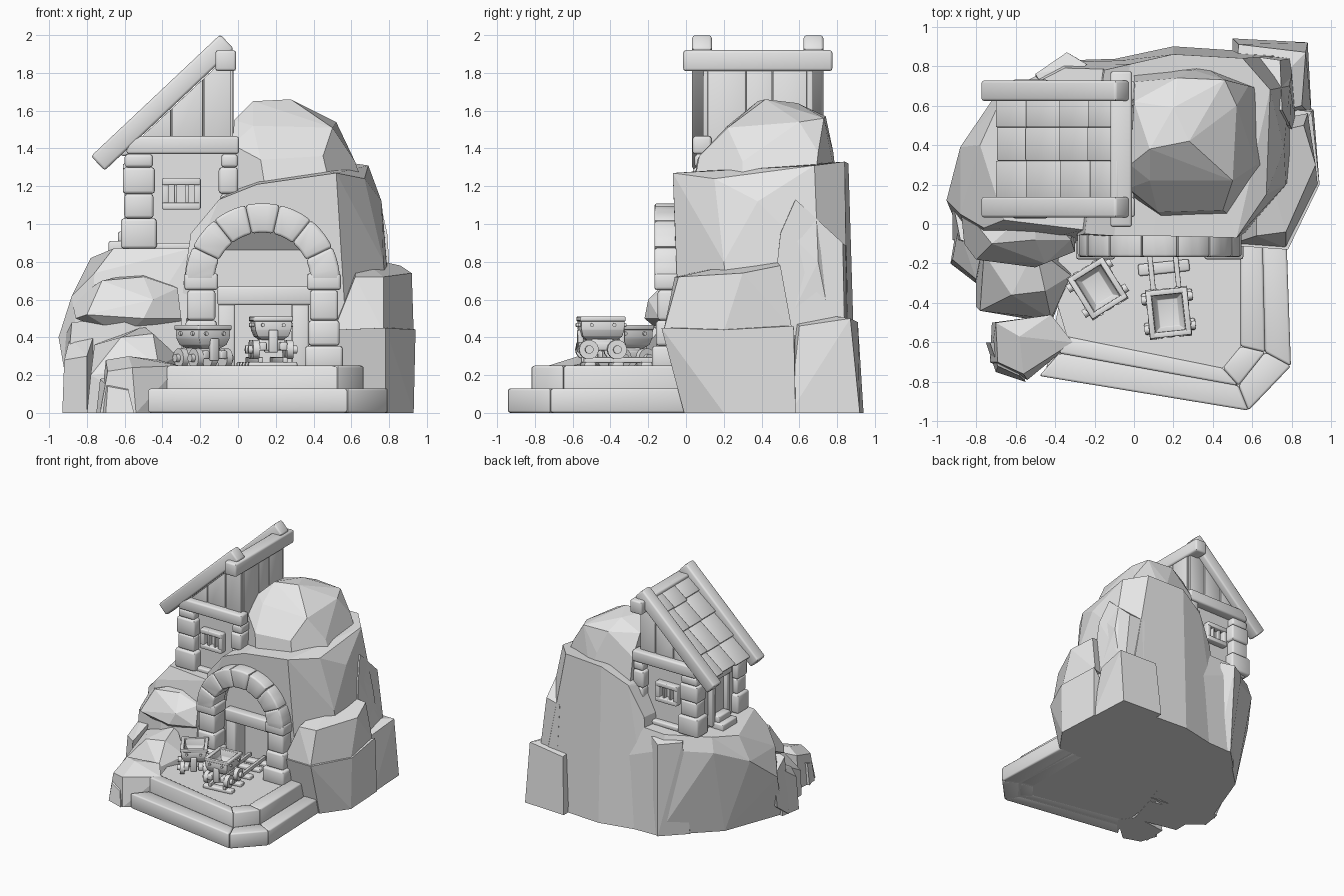
import bpy, bmesh, math, random
from mathutils import Matrix

if "Cube" in bpy.data.objects:
    bpy.data.objects.remove(bpy.data.objects["Cube"])

random.seed(4)
grey = bpy.data.materials.new("stone_grey")
grey.diffuse_color = (0.8, 0.8, 0.8, 1)
grey.use_nodes = True
grey.node_tree.nodes["Principled BSDF"].inputs["Base Color"].default_value = grey.diffuse_color


def finish(name, bm, mat=None, bevel=0.0, smooth=True):
    """Bevel, place and link a bmesh as a named object."""
    bmesh.ops.recalc_face_normals(bm, faces=bm.faces)
    if bevel:
        bmesh.ops.bevel(bm, geom=bm.edges[:], offset=bevel, segments=2,
                        profile=0.5, affect='EDGES', clamp_overlap=True)
    if mat:
        bm.transform(mat)
    for f in bm.faces:
        f.smooth = smooth
    me = bpy.data.meshes.new(name)
    bm.to_mesh(me)
    bm.free()
    me.materials.append(grey)
    if smooth:
        me.set_sharp_from_angle(angle=math.radians(46))
    ob = bpy.data.objects.new(name, me)
    bpy.context.collection.objects.link(ob)
    return ob


def box(name, size, loc, ry=0.0, bevel=0.012, mat=Matrix()):
    bm = bmesh.new()
    bmesh.ops.create_cube(bm, size=1)
    bm.transform(Matrix.Diagonal((*size, 1)))
    return finish(name, bm, mat @ Matrix.Translation(loc) @ Matrix.Rotation(ry, 4, 'Y'), bevel)


def span(name, x, y, z, bevel=0.012, mat=Matrix()):
    """Box given by its ranges on each axis."""
    r = (x, y, z)
    return box(name, [b - a for a, b in r], [(a + b) / 2 for a, b in r], bevel=bevel, mat=mat)


def prism(name, pts, a, b, axis='Y', bevel=0.0, smooth=True):
    """Outline in xz pushed along y, or in xy pushed along z."""
    bm = bmesh.new()
    put = (lambda p, h: (p[0], h, p[1])) if axis == 'Y' else (lambda p, h: (p[0], p[1], h))
    lo = [bm.verts.new(put(p, a)) for p in pts]
    hi = [bm.verts.new(put(p, b)) for p in pts]
    bm.faces.new(lo)
    bm.faces.new(hi[::-1])
    for i in range(len(pts)):
        j = (i + 1) % len(pts)
        bm.faces.new((lo[i], lo[j], hi[j], hi[i]))
    return finish(name, bm, None, bevel, smooth)


def rock(name, pts):
    """Faceted boulder: convex hull of a few corner points."""
    bm = bmesh.new()
    for p in pts:
        bm.verts.new(p)
    res = bmesh.ops.convex_hull(bm, input=bm.verts[:])
    dead = {v for v in res['geom_interior'] + res['geom_unused'] if isinstance(v, bmesh.types.BMVert)}
    bmesh.ops.delete(bm, geom=list(dead), context='VERTS')
    bmesh.ops.dissolve_limit(bm, angle_limit=math.radians(6), verts=bm.verts[:], edges=bm.edges[:])
    return finish(name, bm, smooth=False)


def cylinder(name, r, depth, loc, axis, mat=Matrix()):
    bm = bmesh.new()
    bmesh.ops.create_cone(bm, cap_ends=True, segments=14, radius1=r, radius2=r, depth=depth)
    return finish(name, bm, mat @ Matrix.Translation(loc) @ Matrix.Rotation(math.pi / 2, 4, axis))


# --- hill rocks ---
hill = rock("hill_body", [
    (-.33, 0, 0), (.6, -.02, 0), (.85, .3, 0), (.8, .86, 0), (.2, .9, 0), (-.22, .81, 0),
    (-.29, -.06, .68), (.5, -.08, .72), (.77, .2, .8), (.79, .7, .8),
    (-.25, -.05, .95), (-.1, -.06, 1.13), (.1, -.06, 1.21), (.52, -.07, 1.27), (.67, .15, 1.24),
    (.76, .38, 1.12), (.69, .68, 1.31), (.55, .84, 1.33), (.2, .86, 1.32), (-.02, .81, 1.2), (-.15, .78, .95)])
rock("hill_dome", [
    (-.03, .15, 1.1), (.15, .03, 1.15), (.5, .03, 1.15), (.7, .3, 1.1), (.66, .68, 1.2), (.35, .8, 1.2), (0, .77, 1.1),
    (-.03, .18, 1.42), (.12, .06, 1.34), (.45, .07, 1.36), (.62, .3, 1.33), (.58, .7, 1.38), (.3, .78, 1.38), (0, .72, 1.4),
    (-.02, .3, 1.55), (.08, .22, 1.52), (.5, .22, 1.51), (.52, .6, 1.54), (.46, .73, 1.56), (.22, .74, 1.57), (0, .62, 1.57),
    (.08, .38, 1.65), (.28, .42, 1.66), (.2, .59, 1.64)])
rock("house_plateau", [
    (-.88, -.05, 0), (-.82, .1, 0), (-.69, .46, 0), (-.31, .83, 0), (0, .84, 0), (-.3, -.12, 0), (-.8, -.15, 0),
    (-.95, .12, .4), (-.88, .39, .62), (-.88, .05, .62), (-.71, .64, .74), (-.36, .82, .74), (0, .83, .6),
    (-.66, .02, .87), (-.78, .4, .82), (-.68, .62, .86), (-.35, .79, .86), (0, .78, .87), (-.25, -.03, .87), (-.76, -.02, .74)])
rock("plateau_ledge", [
    (-.88, .1, .6), (-.86, -.1, .5), (-.8, -.18, .52), (-.5, -.22, .5), (-.3, -.14, .5), (-.45, -.2, .6),
    (-.72, -.1, .7), (-.5, -.08, .72), (-.32, -.08, .66), (-.5, .1, .75), (-.6, -.1, .4), (-.3, 0, .4)])
rock("ledge_foot", [
    (-.92, -.08, 0), (-.3, -.15, 0), (-.88, -.08, .48), (-.6, -.18, .5), (-.3, -.12, .5), (-.92, .12, .4), (-.3, .2, .4),
    (-.6, -.2, 0), (-.9, .05, .1)])
rock("right_boulder", [
    (.48, -.01, 0), (.78, -.01, 0), (.93, .2, 0), (.91, .58, 0), (.6, .6, 0),
    (.5, -.11, .44), (.78, -.13, .45), (.94, .2, .44), (.9, .57, .46)])
rock("right_upper_boulder", [
    (.5, -.1, .42), (.77, -.12, .43), (.93, .2, .43), (.88, .56, .45), (.55, .5, .42), (.62, -.06, .72),
    (.77, -.04, .72), (.92, .3, .74), (.86, .5, .78), (.63, .45, .83)])
rock("back_right_boulder", [
    (.5, .94, 0), (.88, .92, 0), (.9, .55, 0), (.5, .5, 0), (.53, .91, .48), (.87, .87, .5), (.85, .6, .46), (.5, .5, .55)])
rock("back_upper_boulder", [
    (.62, .86, .4), (.8, .84, .4), (.82, .45, .5), (.6, .85, .88), (.74, .83, .9), (.79, .5, .95), (.75, .58, 1.13), (.5, .5, 1)])
rock("back_left_boulder", [
    (-.32, .84, 0), (-.5, .66, 0), (-.22, .8, 0), (-.34, .87, .8), (-.5, .76, .82), (-.24, .81, .82), (-.4, .6, .84), (-.4, .5, 0)])
rock("left_front_boulder", [
    (-.8, -.42, 0), (-.42, -.5, 0), (-.33, -.2, 0), (-.8, -.1, 0), (-.78, -.44, .2), (-.42, -.48, .25),
    (-.32, -.26, .3), (-.76, -.15, .36), (-.62, -.36, .4), (-.45, -.34, .42), (-.5, -.12, .46)])
rock("left_small_boulder", [
    (-.93, -.2, 0), (-.8, -.3, 0), (-.75, -.05, 0), (-.9, -.02, 0), (-.92, -.18, .28), (-.8, -.28, .3), (-.76, -.08, .42), (-.89, -.02, .4)])
rock("step_boulder", [
    (-.73, -.7, 0), (-.54, -.79, 0), (-.33, -.6, 0), (-.42, -.47, 0), (-.72, -.5, 0), (-.69, -.7, .22),
    (-.56, -.76, .24), (-.31, -.6, .25), (-.42, -.46, .28), (-.58, -.57, .3), (-.7, -.5, .28)])
rock("step_chip", [
    (-.75, -.6, 0), (-.7, -.75, 0), (-.55, -.8, 0), (-.6, -.6, 0), (-.73, -.6, .18), (-.69, -.72, .14), (-.58, -.77, .12), (-.6, -.6, .2)])

# --- mine opening carved into the hill ---
CX, CZ = .13, .70
arch = [(CX + .27 * math.cos(math.pi * i / 12), CZ + .27 * math.sin(math.pi * i / 12)) for i in range(13)]
cutters = [prism("cut_recess", [(CX + .27, .1)] + arch + [(CX - .27, .1)], -.4, .04, smooth=False),
           prism("cut_tunnel", [(-.02, .1), (.28, .1), (.28, .58), (-.02, .58)], -.3, .12, smooth=False)]
for c in cutters:
    m = hill.modifiers.new("cut", 'BOOLEAN')
    m.object, m.operation, m.solver = c, 'DIFFERENCE', 'EXACT'
    bpy.context.view_layer.objects.active = hill
    bpy.ops.object.modifier_apply(modifier=m.name)
    bpy.data.objects.remove(c)
rock("recess_ceiling", [(CX + s * .26, y, z) for s in (-1, 1) for y, z in ((-.05, .975), (.05, .85), (.06, .975))])

# --- door frame and stone arch ---
span("door_lintel", (-.11, .39), (-.03, .06), (.57, .67))
for x in (-.06, .33):
    span("door_post", (x - .045, x + .045), (-.02, .06), (.2, .58))
N = 7
for i in range(N):
    arc = [math.pi * (i + k / 3) / N for k in range(4)]
    ring = [(CX + r * math.cos(a), CZ + r * math.sin(a)) for r, seq in ((.41, arc), (.255, arc[::-1])) for a in seq]
    prism("arch_stone", ring, -.168, .0, bevel=.014)
for s in (-1, 1):
    for z0, z1, w in ((.23, .355, .2), (.355, .49, .165), (.49, .65, .15), (.65, .74, .18)):
        x = CX + s * .325
        span("arch_pillar_stone", (x - w / 2, x + w / 2), (-.15 - (w - .15) * .6, 0), (z0, z1), .016)

# --- entrance steps ---
low = [(-.48, -.77), (.58, -.945), (.795, -.72), (.77, 0)]
up = [(-.38, -.655), (.53, -.82), (.665, -.65), (.65, 0)]
inn = [(-.34, -.57), (.45, -.73), (.54, -.62), (.54, 0)]
for name, o, n, h in (("lower_step", low, up, .13), ("upper_step", up, inn, .25)):
    for i in range(3):
        prism(name, [o[i], o[i + 1], n[i + 1], n[i]], 0, h, 'Z', .012)
prism("landing_floor", inn + [(.5, .1), (-.3, .1), (-.42, -.3)], .002, .24, 'Z', smooth=False)
prism("step_core", [(-.45, -.76), (.57, -.925), (.775, -.71), (.75, 0), (-.3, 0)], .001, .1, 'Z', smooth=False)

# --- rails ---
track = Matrix.Translation((.17, -.4, 0)) @ Matrix.Rotation(math.radians(6), 4, 'Z')
for x in (-.065, .065):
    span("rail", (x - .013, x + .013), (-.15, .5), (.265, .295), .004, track)
for y in (-.12, .03, .18, .33, .45):
    span("sleeper", (-.13, .13), (y - .03, y + .03), (.235, .27), .01, track)


def cart(mat):
    """Open rounded tub on four wheels."""
    bm = bmesh.new()
    rings = []
    for hx, hy, z in ((.055, .08, .385), (.082, .105, .405), (.096, .114, .44), (.1, .117, .5),
                      (.076, .092, .5), (.072, .09, .45), (.05, .07, .41)):
        rings.append([bm.verts.new((sx * hx, sy * hy, z)) for sx, sy in ((-1, -1), (1, -1), (1, 1), (-1, 1))])
    for a, b in zip(rings, rings[1:]):
        for i in range(4):
            j = (i + 1) % 4
            bm.faces.new((a[i], a[j], b[j], b[i]))
    bm.faces.new(rings[0])
    bm.faces.new(rings[-1])
    finish("cart_tub", bm, mat, .003)
    for s in (-1, 1):
        span("cart_rim", (s * .092 - .014, s * .092 + .014), (-.12, .12), (.485, .51), .005, mat)
        span("cart_rim", (-.104, .104), (s * .107 - .014, s * .107 + .014), (.485, .51), .005, mat)
        span("cart_chassis", (s * .055 - .02, s * .055 + .02), (-.125, .125), (.33, .375), .008, mat)
        span("cart_bracket", (-.024, .024), (s * .11 - .015, s * .11 + .015), (.32, .44), .006, mat)
        for t in (-1, 1):
            cylinder("cart_wheel", .052, .035, (s * .09, t * .075, .335), 'Y', mat)
            cylinder("cart_hub", .022, .03, (s * .115, t * .075, .335), 'Y', mat)
            cylinder("cart_rivet", .01, .02, (s * .1, t * .06, .465), 'Y', mat)
            cylinder("cart_rivet", .01, .02, (s * .055, t * .118, .465), 'X', mat)
    span("cart_axle_beam", (-.07, .07), (-.06, .06), (.33, .39), .008, mat)


cart(Matrix.Translation((.175, -.45, 0)) @ Matrix.Rotation(math.radians(6), 4, 'Z'))
cart(Matrix.Translation((-.185, -.325, -.045)) @ Matrix.Rotation(math.radians(32), 4, 'Z'))

# --- hut walls ---
YC = .38
roof_z = lambda x: 1.965 + (x + .06) * .941 - .08
prism("hut_wall", [(-.56, .8), (-.035, .8), (-.035, 1.86), (-.06, roof_z(-.06)), (-.56, roof_z(-.56))], .11, .65, smooth=False)
for s in (-1, 1):
    y = YC + s * .275
    for x0, x1 in ((-.56, -.35), (-.35, -.18), (-.18, -.03)):
        prism("gable_board", [(x0, 1.4), (x1 - .006, 1.4), (x1 - .006, roof_z(x1 - .006)), (x0, roof_z(x0))],
              y - .012 - random.random() * .008, y + .018, bevel=.004)
    span("gable_beam", (-.59, .005), (y + s * .02 - .05, y + s * .02 + .05), (1.37, 1.465), .014)
    # corner stones
    for z0, z1, w in ((.87, 1.03, .19), (1.03, 1.16, .155), (1.16, 1.3, .17), (1.3, 1.37, .15)):
        for x0, x1 in ((-.525 - w / 2, -.525 + w / 2), (-w * .6, 0)):
            span("corner_stone", (x0, x1), (y - w * .4, y + w * .4), (z0, z1), .016)
    # barred window
    yw = y + s * .015
    for x in (-.385, -.215):
        span("window_post", (x - .018, x + .018), (yw - .03, yw + .03), (1.08, 1.24), .006)
    for z in (1.095, 1.225):
        span("window_rail", (-.4, -.2), (yw - .035, yw + .035), (z - .018, z + .018), .006)
    for x in (-.33, -.27):
        span("window_bar", (x - .008, x + .008), (yw - .02, yw + .02), (1.1, 1.23), .003)
    span("hut_plinth", (-.6, -.01), (y - .04, y + .04), (.86, .9), .01)
for y0, y1 in ((.115, .32), (.32, .46), (.46, .645)):
    span("side_board", (-.05, -.018 - random.random() * .008), (y0, y1 - .005), (1.2, 1.84), .005)
span("eave_beam", (-.62, -.54), (.08, .68), (1.36, 1.42), .012)

# --- hut side door and its steps ---
for y in (YC - .1, YC + .1):
    span("side_door_post", (-.6, -.54), (y - .025, y + .025), (.88, 1.28), .008)
span("side_door_lintel", (-.61, -.54), (YC - .14, YC + .14), (1.26, 1.32), .008)
span("side_door", (-.57, -.55), (YC - .08, YC + .08), (.88, 1.26), .004)
span("door_step", (-.685, -.56), (YC - .1, YC + .1), (.84, .91), .01)
span("door_step", (-.635, -.56), (YC - .08, YC + .08), (.9, .96), .01)

# --- lean-to roof ---
ANG = math.atan2(.645, .685)
for y in (YC - .295, YC + .295):
    box("rafter", (.94, .105, .105), (-.4, y, 1.643), -ANG, .014)
span("ridge_beam", (-.12, -.01), (-.015, .775), (1.81, 1.92), .014)
roof = Matrix.Translation((-.4, YC, 1.643)) @ Matrix.Rotation(-ANG, 4, 'Y')
for row in range(4):
    for y0, y1 in ((-.25, -.06), (-.06, .11), (.11, .25)):
        a = -.4 + row * .212 + random.uniform(-.015, .015)
        b = min(-.4 + row * .212 + .24, .42)
        box("roof_shingle", (b - a, y1 - y0, .025), ((a + b) / 2, (y0 + y1) / 2, -.015), .1, .006, roof)
box("roof_deck", (.8, .5, .02), (0.01, 0, -.042), 0, .004, roof)
